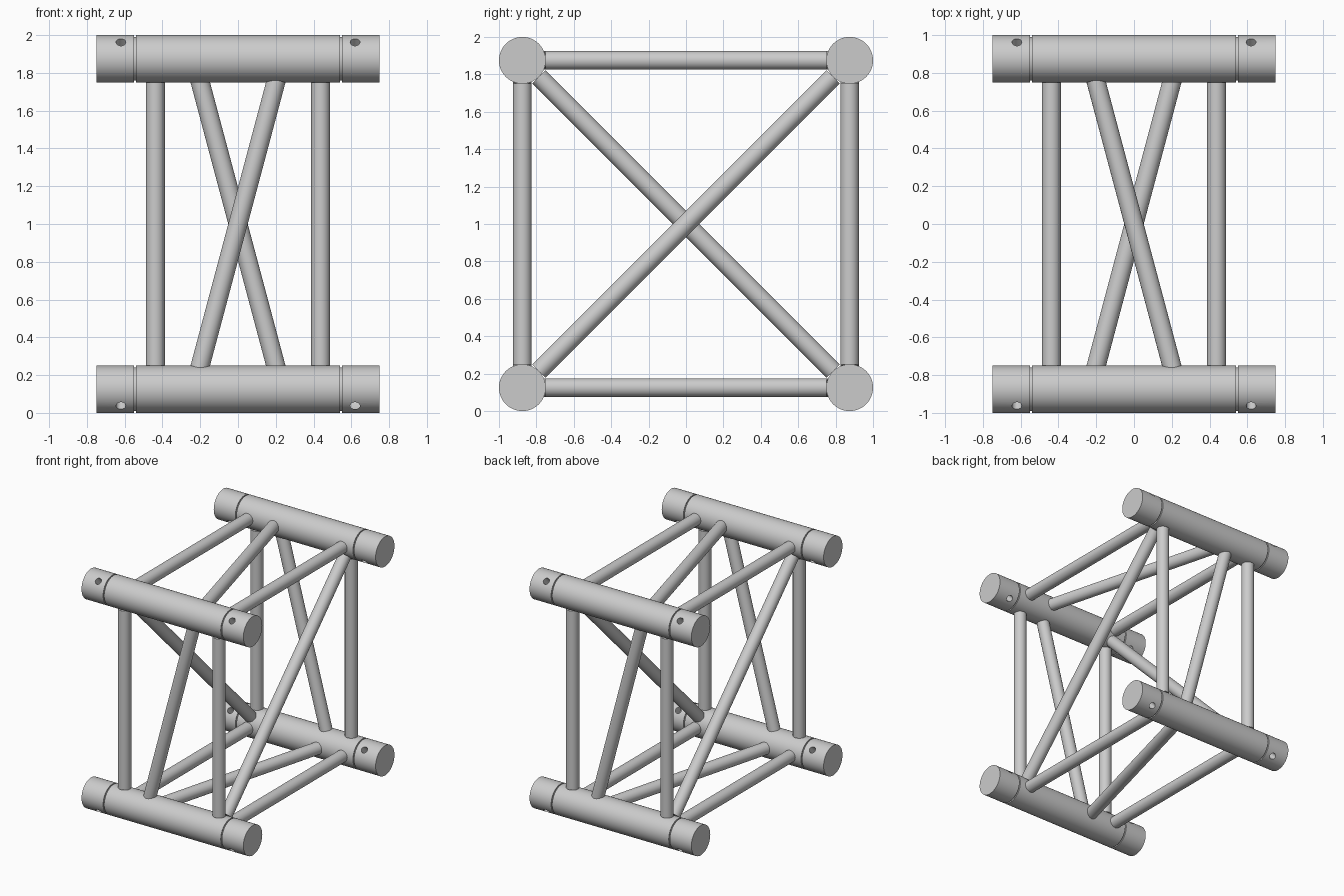
import bpy, math
from mathutils import Vector

cube = bpy.data.objects.get("Cube")
if cube:
    bpy.data.objects.remove(cube, do_unlink=True)

C = 0.875        # chord distance from the middle axis
R = 0.125        # chord radius
BAR = 0.05       # brace radius
MID = Vector((0, 0, 1))

metal = bpy.data.materials.new("Aluminium grey")
metal.use_nodes = True
grey = (0.6, 0.6, 0.6, 1)
metal.diffuse_color = grey
metal.node_tree.nodes["Principled BSDF"].inputs["Base Color"].default_value = grey


def lathe(name, profile, sides, centre, axis):
    """Closed solid turned about an axis from (position, radius) points."""
    turn = Vector((0, 0, 1)).rotation_difference(axis)
    verts = [centre + turn @ Vector((r * math.cos(a), r * math.sin(a), t))
             for t, r in profile
             for a in (math.tau * i / sides for i in range(sides))]
    faces = [(k * sides + i, k * sides + (i + 1) % sides,
              (k + 1) * sides + (i + 1) % sides, (k + 1) * sides + i)
             for k in range(len(profile) - 1) for i in range(sides)]
    last = (len(profile) - 1) * sides
    faces.append(tuple(reversed(range(sides))))
    faces.append(tuple(range(last, last + sides)))
    mesh = bpy.data.meshes.new(name)
    mesh.from_pydata(verts, [], faces)
    mesh.materials.append(metal)
    obj = bpy.data.objects.new(name, mesh)
    bpy.context.collection.objects.link(obj)
    return obj


def activate(obj):
    bpy.ops.object.select_all(action='DESELECT')
    obj.select_set(True)
    bpy.context.view_layer.objects.active = obj


def smooth(obj):
    activate(obj)
    bpy.ops.object.shade_smooth_by_angle(angle=math.radians(30))


def bar(name, a, b):
    """Round brace between two points."""
    a, b = Vector(a), Vector(b)
    half = (b - a).length / 2
    smooth(lathe(name, [(-half, BAR), (half, BAR)], 32, MID + (a + b) / 2, b - a))


# Chords: round tubes with a fine groove near each end and a pin hole through each end
half_profile = [(0.54, R), (0.54, R - 0.01), (0.55, R - 0.01), (0.55, R), (0.75, R)]
chord_profile = [(-t, r) for t, r in reversed(half_profile)] + half_profile
for sy, depth in ((-1, "front"), (1, "back")):
    for sz, level in ((-1, "lower"), (1, "upper")):
        centre = MID + Vector((0, sy * C, sz * C))
        chord = lathe(f"{level}_{depth}_chord", chord_profile, 64, centre, Vector((1, 0, 0)))
        for x in (-0.62, 0.62):
            cutter = lathe("pin_hole_cutter", [(-0.2, 0.026), (0.2, 0.026)], 24,
                           centre + Vector((x, 0, 0)), Vector((0, sy, sz)))
            cutter.hide_render = True
            cut = chord.modifiers.new("Pin hole", 'BOOLEAN')
            cut.operation, cut.solver, cut.object = 'DIFFERENCE', 'EXACT', cutter
            activate(chord)
            bpy.ops.object.modifier_apply(modifier=cut.name)
            bpy.data.objects.remove(cutter, do_unlink=True)
        smooth(chord)

# Straight braces: a square frame of bars near each end
E = C - R
for x, side in ((-0.4375, "right"), (0.4375, "left")):
    for s, depth, level in ((-1, "front", "lower"), (1, "back", "upper")):
        bar(f"{depth}_{side}_upright", (x, s * C, -E), (x, s * C, E))
        bar(f"{level}_{side}_crossbar", (x, -E, s * C), (x, E, s * C))
    # Corner-to-corner brace inside each frame, sloping opposite ways
    d = C - R * math.sqrt(0.5)
    k = math.copysign(1, x)
    bar(f"{side}_frame_diagonal", (x, -d, -d * k), (x, d, d * k))

# Slanted braces, one on each long face, sloping opposite ways on facing sides
L, X = E + 0.012, 0.203
for s, depth, level in ((-1, "front", "lower"), (1, "back", "upper")):
    bar(f"{depth}_face_diagonal", (s * X, s * C, -L), (-s * X, s * C, L))
    bar(f"{level}_face_diagonal", (s * X, -L, s * C), (-s * X, L, s * C))
